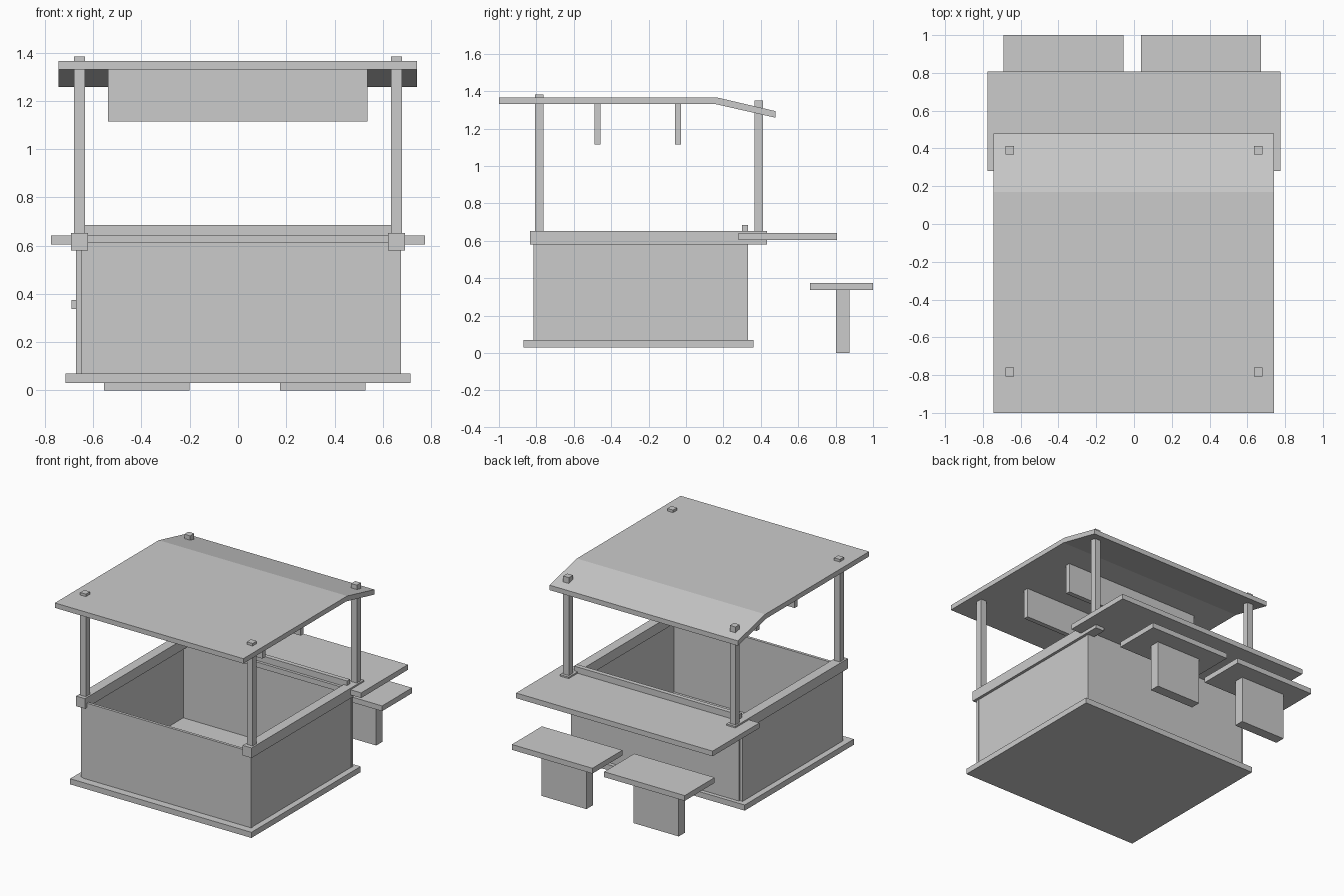
import bpy, bmesh

if "Cube" in bpy.data.objects:
    bpy.data.objects.remove(bpy.data.objects["Cube"])


def prism(name, outline, x0, x1):
    """Extrude a (y, z) outline from x0 to x1."""
    bm = bmesh.new()
    face = bm.faces.new([bm.verts.new((x0, y, z)) for y, z in outline])
    ext = bmesh.ops.extrude_face_region(bm, geom=[face])
    moved = [v for v in ext["geom"] if isinstance(v, bmesh.types.BMVert)]
    bmesh.ops.translate(bm, verts=moved, vec=(x1 - x0, 0, 0))
    bmesh.ops.recalc_face_normals(bm, faces=bm.faces[:])
    mesh = bpy.data.meshes.new(name)
    bm.to_mesh(mesh)
    bm.free()
    obj = bpy.data.objects.new(name, mesh)
    bpy.context.collection.objects.link(obj)
    return obj


def box(name, x, y, z):
    """Box from (min, max) ranges."""
    return prism(name, [(y[0], z[0]), (y[1], z[0]), (y[1], z[1]), (y[0], z[1])], *x)


# Floor and wall panels
box("floor_slab", (-0.715, 0.715), (-0.87, 0.36), (0.03, 0.07))
box("front_wall", (-0.65, 0.675), (-0.815, -0.795), (0.07, 0.612))
box("back_wall", (-0.65, 0.675), (0.312, 0.332), (0.07, 0.61))

# Side walls, rails and posts on both sides
for side, s in (("left", -1), ("right", 1)):
    def span(a, b):
        return tuple(sorted((s * a, s * b)))
    box(side + "_wall", span(0.65, 0.672), (-0.808, 0.322), (0.07, 0.60))
    box(side + "_rail", span(0.622, 0.692), (-0.835, 0.433), (0.58, 0.652))
    box(side + "_front_post", span(0.635, 0.68), (-0.807, -0.761), (0.62, 1.383))
    box(side + "_back_post", span(0.635, 0.68), (0.367, 0.413), (0.62, 1.35))

# Serving counter with upstand
box("counter", (-0.775, 0.775), (0.28, 0.807), (0.604, 0.641))
box("counter_upstand", (-0.65, 0.65), (0.30, 0.332), (0.61, 0.685))

# Bent roof sheet
prism("roof", [(-1, 1.365), (0.17, 1.365), (0.478, 1.293),
               (0.478, 1.258), (0.16, 1.33), (-1, 1.33)], -0.744, 0.742)

# Boards hanging under the roof
for name, y in (("front_hanging_board", -0.49), ("back_hanging_board", -0.06)):
    box(name, (-0.538, 0.536), (y, y + 0.034), (1.115, 1.335))

# Stools
for side, x in (("left", -0.69), ("right", 0.038)):
    box(side + "_stool_seat", (x, x + 0.635), (0.662, 1.0), (0.337, 0.375))
    box(side + "_stool_leg", (x + 0.135, x + 0.49), (0.803, 0.875), (0, 0.338))
